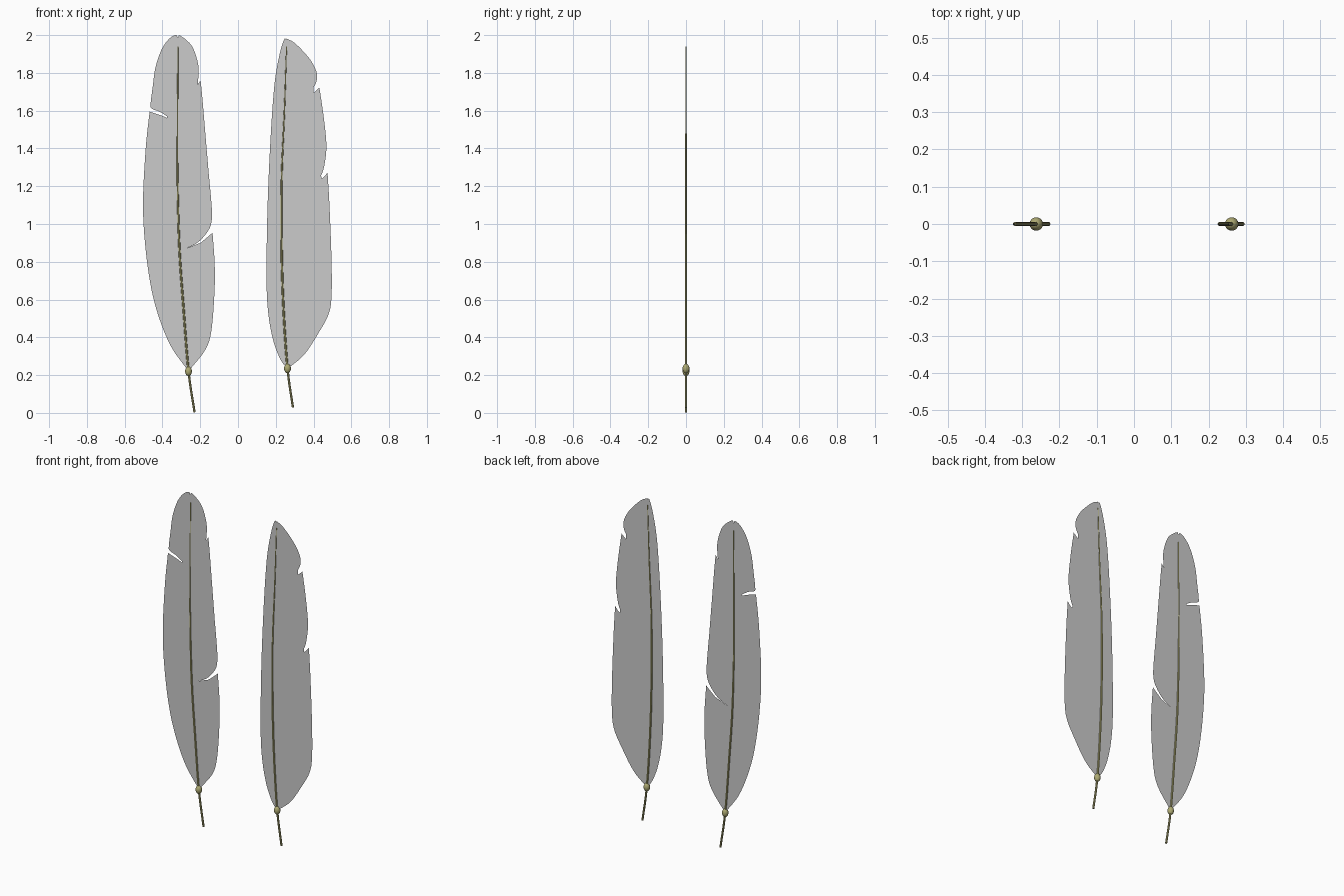
import bpy, bmesh
from mathutils import Vector

if "Cube" in bpy.data.objects:
    bpy.data.objects.remove(bpy.data.objects["Cube"])

olive = bpy.data.materials.new("olive_quill")
olive.diffuse_color = (0.42, 0.40, 0.17, 1)
olive.use_nodes = True
olive.node_tree.nodes["Principled BSDF"].inputs["Base Color"].default_value = olive.diffuse_color


def smooth(pts, n=5):
    """Catmull-Rom curve through (x, z) points."""
    p = [Vector(q) for q in pts]
    p = [2 * p[0] - p[1]] + p + [2 * p[-1] - p[-2]]
    out = []
    for a, b, c, d in zip(p, p[1:], p[2:], p[3:]):
        for i in range(n):
            t = i / n
            out.append(0.5 * (2 * b + (c - a) * t + (2 * a - 5 * b + 4 * c - d) * t * t
                              + (3 * b - a - 3 * c + d) * t ** 3))
    return out + [p[-2]]


def vane(name, runs, spine):
    """Flat half feather: smooth runs meeting in sharp notches, closed along the shaft."""
    loop, last = [], None
    for run in runs:
        loop += smooth(([last] if last else []) + run)[1 if last else 0:]
        last = run[-1]
    top, low = loop[0].y, loop[-1].y
    loop += [q for q in reversed(smooth(spine)) if low + 0.01 < q.y < top - 0.01]
    bm = bmesh.new()
    f = bm.faces.new([bm.verts.new((q.x, 0, q.y)) for q in loop])
    bmesh.ops.triangulate(bm, faces=[f])
    for f in bm.faces:
        if f.normal.y > 0:
            f.normal_flip()
    me = bpy.data.meshes.new(name)
    bm.to_mesh(me)
    bm.free()
    bpy.context.collection.objects.link(bpy.data.objects.new(name, me))


def shaft(name, spine):
    """Tapered round shaft following the spine."""
    cu = bpy.data.curves.new(name, 'CURVE')
    cu.dimensions = '3D'
    cu.bevel_depth = 0.006
    cu.bevel_resolution = 2
    cu.use_fill_caps = True
    pts = smooth(spine)
    sp = cu.splines.new('POLY')
    sp.points.add(len(pts) - 1)
    for i, (p, q) in enumerate(zip(sp.points, pts)):
        p.co = (q.x, 0, q.y, 1)
        p.radius = min(1, 0.4 + 1.2 * i / len(pts))
    cu.materials.append(olive)
    ob = bpy.data.objects.new(name, cu)
    bpy.context.collection.objects.link(ob)
    bpy.ops.object.select_all(action='DESELECT')
    ob.select_set(True)
    bpy.context.view_layer.objects.active = ob
    bpy.ops.object.convert(target='MESH')
    bpy.ops.object.shade_smooth_by_angle()


def bead(name, x, z):
    """Small oval bead where the vane begins."""
    bpy.ops.mesh.primitive_uv_sphere_add(segments=20, ring_count=12, radius=1, location=(x, 0, z))
    ob = bpy.context.object
    ob.name = name
    ob.scale = (0.018, 0.018, 0.025)
    ob.data.materials.append(olive)
    bpy.ops.object.shade_smooth()


# left feather
spine = [(-.318, 1.94), (-.32, 1.55), (-.32, 1.235), (-.31, .865), (-.288, .548),
         (-.262, .22), (-.23, .003)]
vane("left_feather_outer_vane", [
    [(-.318, 1.985), (-.33, 2.0), (-.365, 1.98), (-.405, 1.923), (-.437, 1.828), (-.452, 1.722),
     (-.463, 1.632), (-.455, 1.61), (-.41, 1.592), (-.338, 1.543)],
    [(-.4, 1.572), (-.468, 1.595)],
    [(-.489, 1.394), (-.503, 1.103), (-.489, .865), (-.458, .653), (-.415, .495),
     (-.352, .347), (-.265, .225)]], spine)
vane("left_feather_inner_vane", [
    [(-.318, 1.985), (-.307, 1.998), (-.246, 1.945), (-.214, 1.86), (-.209, 1.786),
     (-.23, 1.733), (-.267, 1.706)],
    [(-.225, 1.727), (-.198, 1.76)],
    [(-.188, 1.659), (-.167, 1.394), (-.14, 1.103), (-.14, 1.013), (-.161, .96),
     (-.214, .902), (-.299, .86)],
    [(-.23, .886), (-.177, .913), (-.135, .955)],
    [(-.124, .8), (-.124, .653), (-.14, .442), (-.172, .336), (-.258, .225)]], spine)
shaft("left_feather_shaft", spine)
bead("left_feather_bead", -.262, .22)

# right feather
spine = [(.257, 1.94), (.246, 1.606), (.231, 1.235), (.231, .865), (.241, .548),
         (.262, .235), (.291, .028)]
vane("right_feather_inner_vane", [
    [(.257, 1.975), (.244, 1.976), (.22, 1.897), (.193, 1.738), (.172, 1.447), (.156, 1.077),
     (.151, .706), (.161, .521), (.188, .378), (.225, .283), (.26, .235)]], spine)
vane("right_feather_outer_vane", [
    [(.257, 1.982), (.304, 1.955), (.378, 1.876), (.415, 1.807), (.415, 1.754), (.389, 1.712),
     (.325, 1.656), (.264, 1.59)],
    [(.325, 1.635), (.389, 1.685), (.431, 1.722)],
    [(.452, 1.579), (.468, 1.421), (.458, 1.315), (.442, 1.262), (.415, 1.22)],
    [(.442, 1.235), (.474, 1.272)],
    [(.484, 1.103), (.495, .812), (.495, .616), (.479, .521), (.431, .431), (.352, .31),
     (.264, .235)]], spine)
shaft("right_feather_shaft", spine)
bead("right_feather_bead", .262, .235)
